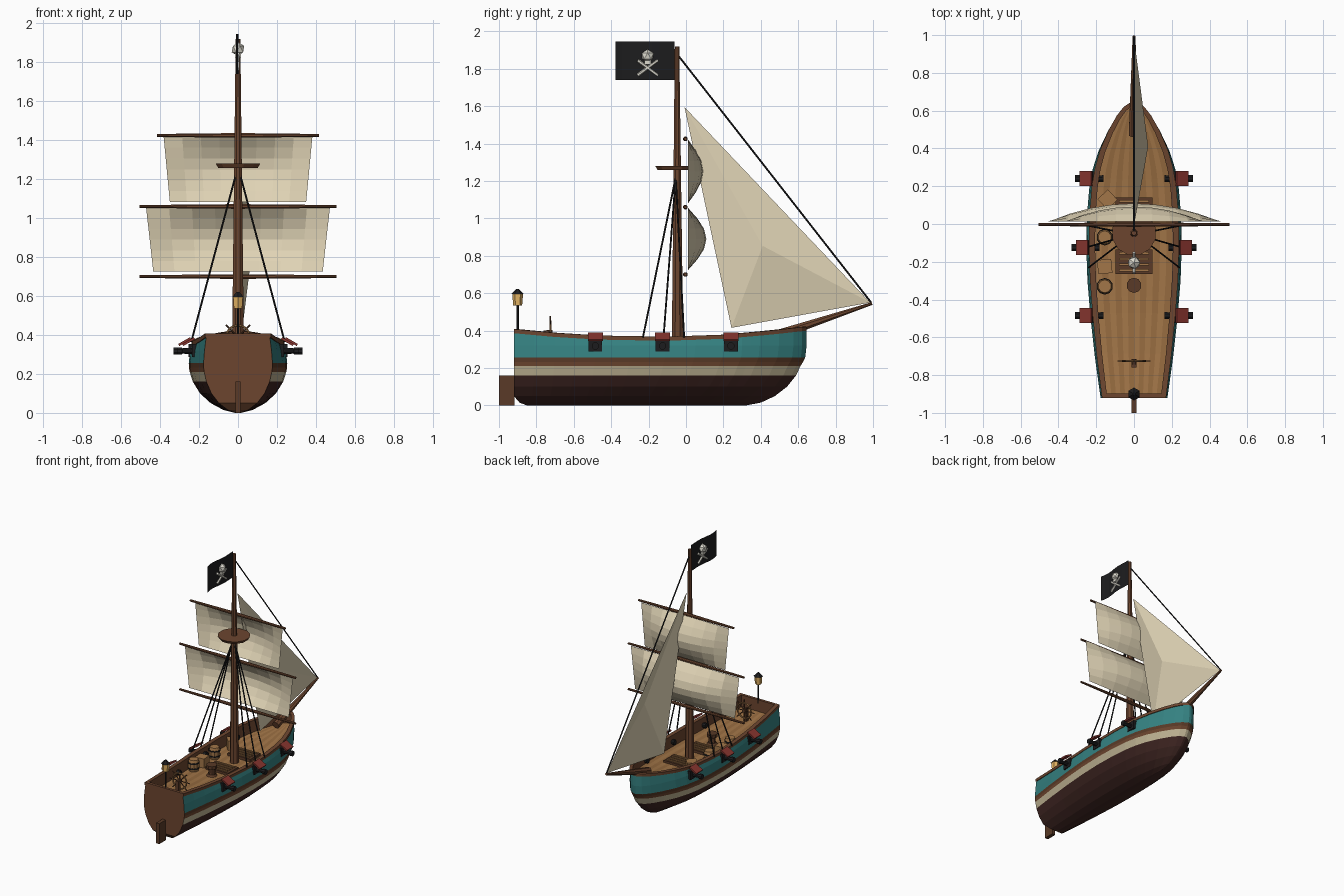
import bpy, bmesh
from math import sin, cos, pi, radians
from mathutils import Vector, Matrix

if "Cube" in bpy.data.objects:
    bpy.data.objects.remove(bpy.data.objects["Cube"])

COL = dict(dark=(.05, .019, .016), wood=(.15, .06, .028), brown=(.10, .042, .02),
           cream=(.52, .45, .29), teal=(.035, .22, .22), deck=(.36, .18, .065),
           deck2=(.30, .145, .05), sail=(.74, .65, .46), red=(.24, .035, .028),
           black=(.012, .012, .013), glow=(.8, .47, .13), bone=(.72, .7, .62))
MAT = {}
for k, c in COL.items():
    MAT[k] = bpy.data.materials.new(k)
    MAT[k].diffuse_color = (*c, 1)


def mesh(name, verts, faces, mats, idx=None):
    me = bpy.data.meshes.new(name)
    me.from_pydata([tuple(v) for v in verts], [], faces)
    for m in mats:
        me.materials.append(MAT[m])
    if idx:
        for p, i in zip(me.polygons, idx):
            p.material_index = i
    bm = bmesh.new()
    bm.from_mesh(me)
    bmesh.ops.remove_doubles(bm, verts=bm.verts, dist=1e-5)
    bmesh.ops.recalc_face_normals(bm, faces=bm.faces)
    bm.to_mesh(me)
    bm.free()
    ob = bpy.data.objects.new(name, me)
    bpy.context.collection.objects.link(ob)
    return ob


def lathe(name, a, b, prof, mat, n=8):
    """Rings along the line a-b; prof holds (fraction, radius)."""
    a, b = Vector(a), Vector(b)
    q = (b - a).to_track_quat('Z', 'Y')
    v = [a.lerp(b, t) + q @ Vector((r * cos(2*pi*(i+.5)/n), r * sin(2*pi*(i+.5)/n), 0))
         for t, r in prof for i in range(n)]
    f = [(k*n+i, k*n+(i+1) % n, k*n+n+(i+1) % n, k*n+n+i)
         for k in range(len(prof)-1) for i in range(n)]
    f += [tuple(range(n)), tuple(range(len(v)-n, len(v)))]
    return mesh(name, v, f, [mat])


def rod(name, a, b, r, mat, r2=None, n=8):
    return lathe(name, a, b, [(0, r), (1, r if r2 is None else r2)], mat, n)


def box(name, c, s, mat, axis='Z', ang=0):
    v = [Vector(c) + Matrix.Rotation(ang, 3, axis) @ Vector((x*s[0]/2, y*s[1]/2, z*s[2]/2))
         for x in (-1, 1) for y in (-1, 1) for z in (-1, 1)]
    return mesh(name, v, [(0, 1, 3, 2), (4, 5, 7, 6), (0, 1, 5, 4),
                          (2, 3, 7, 6), (0, 2, 6, 4), (1, 3, 7, 5)], [mat])


def interp(pts, x):
    for (a, p), (b, q) in zip(pts, pts[1:]):
        if x <= b:
            return p + (q - p) * max(0, (x - a) / (b - a))
    return pts[-1][1]


# Hull lines
PLAN = [(0, .7), (.14, .82), (.28, .915), (.4, .975), (.52, 1), (.62, .985), (.715, .935), (.78, .86),
        (.84, .74), (.905, .55), (.955, .36), (.985, .2), (1, .04)]
RAIL = [(-.92, .408), (-.7, .388), (-.45, .373), (-.1, .368), (.2, .378), (.45, .4), (.65, .422)]
LEVELS = [(0, .015, -.85, .32), (.015, .075, -.89, .40), (.05, .14, -.92, .475), (.1, .195, -.92, .54),
          (.16, .232, -.92, .588), (.21, .248, -.92, .612), (.232, .252, -.92, .625),
          (.255, .253, -.92, .637), (.32, .246, -.92, .645), (.4, .232, -.92, .645)]
BAND = ['dark'] * 4 + ['cream', 'wood', 'brown', 'teal', 'teal']
US = sorted({u for u, _ in PLAN} | {(a[0]+b[0])/2 for a, b in zip(PLAN[:8], PLAN[1:])})
rail = lambda y: interp(RAIL, y)
deck_z = lambda y: rail(y) - .09


def hull_point(u, k):
    z, w, y0, y1 = LEVELS[k]
    y = y0 + (y1 - y0) * u
    return Vector((w * interp(PLAN, u), y, rail(y) - .01 if k == 9 else z))


# Hull shell: both sides plus stem and bottom closing faces
NL = len(LEVELS)
stations = [(u, 1) for u in US] + [(u, -1) for u in reversed(US)]
hv = []
for u, s in stations:
    for k in range(NL):
        p = hull_point(u, k)
        hv.append((p.x * s, p.y, p.z))
hf, hi = [], []
for j in range(len(stations) - 1):
    for k in range(NL - 1):
        hf.append((j*NL+k, j*NL+NL+k, j*NL+NL+k+1, j*NL+k+1))
        hi.append(k)
for j in range(len(US) - 1):
    m = len(stations) - 1 - j
    hf.append((j*NL, j*NL+NL, (m-1)*NL, m*NL))
    hi.append(0)
mesh('hull', hv, hf, BAND, hi)

# Flat stern board
side = [hull_point(0, k) for k in range(NL)]
loop = side + [Vector((-p.x, p.y, p.z)) for p in reversed(side)]
n = len(loop)
mesh('transom', loop, [(k, k+1, n-2-k, n-1-k) for k in range(NL-1)], ['wood'])

# Rail cap and inner bulwark as one closed ring
inner = lambda p: Vector((p.x * .89, -.13 + (p.y + .13) * .972, 0))
rv = []
for u, s in stations:
    p = hull_point(u, 9)
    q = inner(p)
    for x, y, z in ((p.x, p.y, p.z-.012), (p.x+.007, p.y, p.z-.012), (p.x+.007, p.y, p.z+.01),
                    (q.x, q.y, p.z+.01), (q.x, q.y, deck_z(q.y)-.005)):
        rv.append((x * s, y, z))
ns = len(stations)
mesh('rail', rv, [(j*5+k, (j+1) % ns*5+k, (j+1) % ns*5+k+1, j*5+k+1)
                  for j in range(ns) for k in range(4)], ['wood'])

# Planked deck
NP = 12
dv = [(q.x * (2*i/NP - 1), q.y, deck_z(q.y)) for q in (inner(hull_point(u, 9)) for u in US) for i in range(NP+1)]
df = [(j*(NP+1)+i, j*(NP+1)+i+1, (j+1)*(NP+1)+i+1, (j+1)*(NP+1)+i) for j in range(len(US)-1) for i in range(NP)]
mesh('deck', dv, df, ['deck', 'deck2'], [i % 2 for j in range(len(US)-1) for i in range(NP)])

# Rudder, mast, bowsprit, lookout
box('rudder', (0, -.958, .08), (.028, .084, .16), 'brown')
rod('mast', (0, -.045, .27), (0, -.048, 1.92), .034, 'wood', .013)
rod('bowsprit', (0, .47, .37), (0, .995, .545), .03, 'wood', .008)
rod('lookout', (0, -.05, 1.258), (0, -.05, 1.28), .105, 'wood', .118, 12)

# Yards and square sails
for z, w in ((.7, .505), (1.06, .505), (1.425, .415)):
    lathe('yard', (-w, -.003, z), (w, -.003, z), [(0, .008), (.5, .013), (1, .008)], 'wood')


def square_sail(name, z0, z1, w0, w1, belly):
    nu, nv = 8, 6
    v = []
    for j in range(nv + 1):
        for i in range(nu + 1):
            t, s = j / nv, 2 * i / nu - 1
            v.append((s * (w0 + (w1-w0)*t), .012 + belly * sin(pi*t) * (1 - s*s), z0 + (z1-z0)*t))
    mesh(name, v, [(j*(nu+1)+i, j*(nu+1)+i+1, (j+1)*(nu+1)+i+1, (j+1)*(nu+1)+i)
                   for j in range(nv) for i in range(nu)], ['sail'])


square_sail('main_sail', .725, 1.055, .435, .472, .097)
square_sail('top_sail', 1.082, 1.42, .35, .382, .08)

# Triangular foresail, puffed at its centre
mesh('fore_sail', [(0, -.008, 1.595), (0, .985, .55), (.02, .243, .415), (.075, .41, .853)],
     [(0, 1, 3), (1, 2, 3), (2, 0, 3)], ['sail'])

# Standing rigging
rod('forestay', (0, -.045, 1.875), (0, .99, .55), .005, 'black', n=6)
for s in (-1, 1):
    for y in (-.23, -.12, -.01):
        rod('shroud', (.012*s, -.055, 1.22), (.24*s, y, .365), .005, 'black', n=6)

# Flag with skull and crossed bones
NF = 8
fv = [(.014 * sin(2*pi*i/NF) * i/NF, -.062 - .316*i/NF, z) for i in range(NF+1) for z in (1.74, 1.945)]
mesh('flag', fv, [(2*i, 2*i+2, 2*i+3, 2*i+1) for i in range(NF)], ['black'])
bpy.ops.mesh.primitive_ico_sphere_add(subdivisions=1, radius=.036, location=(0, -.205, 1.868))
skull = bpy.context.object
skull.name = 'skull'
skull.data.materials.append(MAT['bone'])
box('skull_jaw', (0, -.205, 1.835), (.03, .034, .025), 'bone')
for s in (-1, 1):
    rod('crossed_bone', (0, -.205-.054*s, 1.765), (0, -.205+.054*s, 1.845), .009, 'bone', n=6)

# Stern lantern
rod('lantern_post', (0, -.9, .38), (0, -.9, .535), .006, 'black', n=6)
rod('lantern_glass', (0, -.9, .535), (0, -.9, .597), .024, 'glow', .029, 6)
rod('lantern_cap', (0, -.9, .595), (0, -.9, .622), .034, 'black', .007, 6)

# Guns with port frames and lids
for s in (-1, 1):
    for y, x in ((-.485, .222), (-.125, .242), (.24, .222)):
        box('gun_port', (s*(x-.002), y, .32), (.03, .074, .066), 'black')
        lathe('cannon', (s*(x-.06), y, .318), (s*(x+.09), y, .318),
              [(0, .02), (.82, .014), (.84, .02), (1, .02)], 'black')
        box('port_lid', (s*(x+.032), y, .366), (.07, .08, .012), 'red', 'Y', s*radians(30))

# Grated hatches
for y in (-.2, .075):
    z = deck_z(y)
    box('hatch', (0, y, z+.008), (.195, .13, .022), 'brown')
    for k in range(4):
        box('hatch_slat', (0, y-.045+.03*k, z+.022), (.16, .012, .01), 'deck')

# Barrels, crates and capstan
for x, y in ((-.155, -.07), (-.155, -.33)):
    z = deck_z(y)
    lathe('barrel', (x, y, z), (x, y, z+.09), [(0, .034), (.3, .042), (.7, .042), (1, .034)], 'deck', 10)
    for t in (.02, .06):
        rod('barrel_hoop', (x, y, z+t), (x, y, z+t+.01), .044, 'black', n=10)
for x, y, a in ((-.155, -.225, .1), (-.14, .13, .75)):
    box('crate', (x, y, deck_z(y)+.036), (.075, .075, .072), 'deck', 'Z', a)
z = deck_z(-.325)
lathe('capstan', (0, -.325, z), (0, -.325, z+.085),
      [(0, .04), (.15, .028), (.65, .024), (.7, .04), (1, .04)], 'brown', 10)

# Steering wheel on its stand
c = Vector((0, -.725, .39))
box('wheel_stand', (0, -.748, .34), (.026, .026, .12), 'brown')
rod('wheel_hub', c - Vector((0, .02, 0)), c + Vector((0, .01, 0)), .014, 'brown')
for k in range(4):
    d = Vector((cos(k*pi/4), 0, sin(k*pi/4))) * .088
    rod('wheel_spoke', c - d, c + d, .004, 'brown', n=6)
bpy.ops.mesh.primitive_torus_add(location=c, rotation=(pi/2, 0, 0), major_radius=.06,
                                 minor_radius=.006, major_segments=16, minor_segments=6)
bpy.context.object.name = 'wheel_rim'
bpy.context.object.data.materials.append(MAT['deck'])

for m in bpy.data.materials:
    if m.users and not m.is_grease_pencil:
        m.use_nodes = True
        m.node_tree.nodes["Principled BSDF"].inputs["Base Color"].default_value = m.diffuse_color
